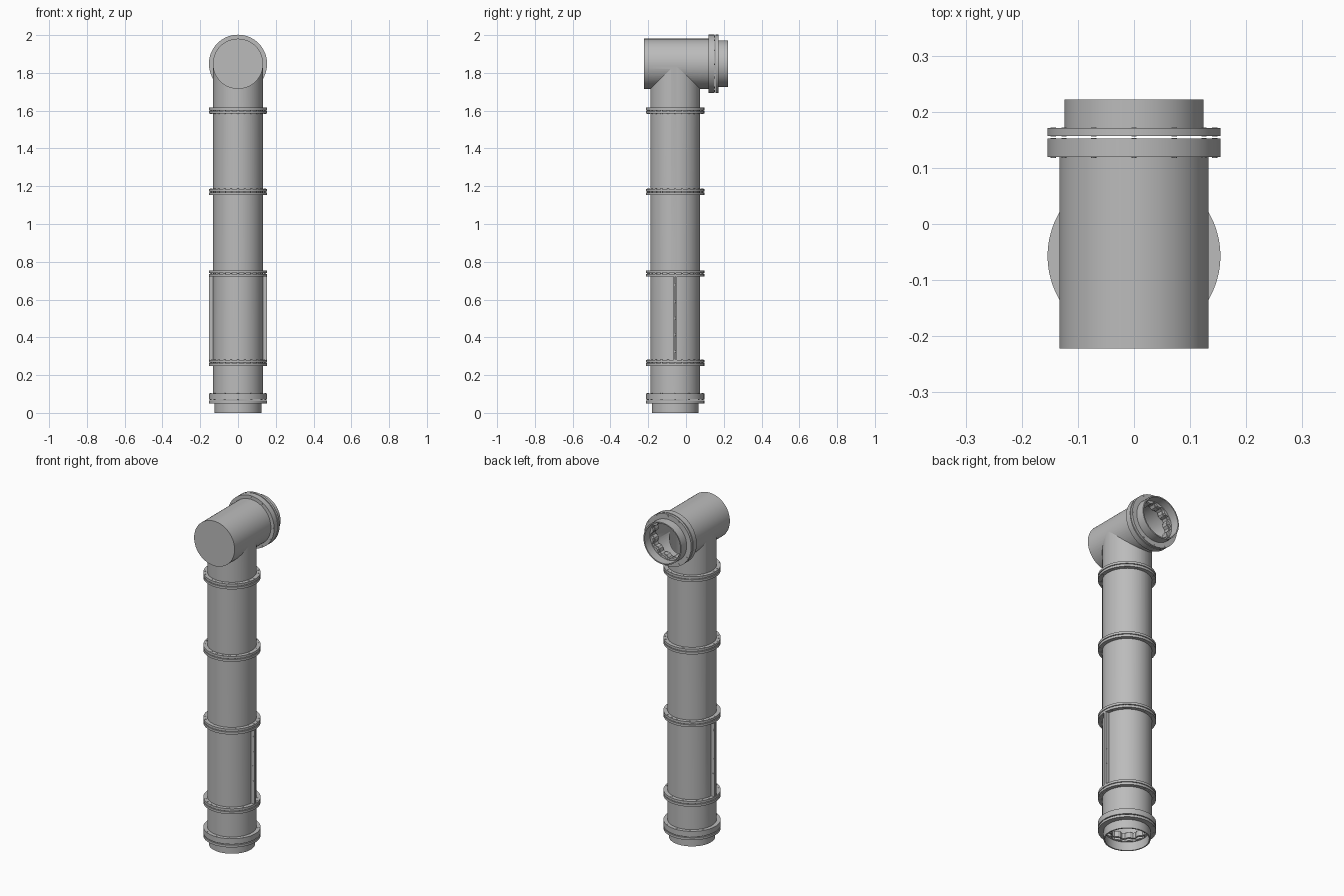
import bpy, bmesh, math
from mathutils import Matrix, Vector

cube = bpy.data.objects.get("Cube")
if cube:
    bpy.data.objects.remove(cube)

grey = bpy.data.materials.new("pipe grey")
grey.use_nodes = True
grey.diffuse_color = (0.5, 0.5, 0.5, 1)
grey.node_tree.nodes["Principled BSDF"].inputs["Base Color"].default_value = (0.5, 0.5, 0.5, 1)

AXIS_Y = -0.057      # riser centre line
TOP_Z = 1.848        # outlet centre line
R = 0.132            # pipe radius
FLANGE = 0.154       # flange radius
BOLT_R = 0.144       # bolt circle
# Local z axis of each frame runs along the pipe
UP = Matrix.Translation((0, AXIS_Y, 0))
BACK = Matrix.Translation((0, 0, TOP_Z)) @ Matrix.Rotation(-math.pi / 2, 4, 'X')


def finish(name, bm, frame):
    bmesh.ops.recalc_face_normals(bm, faces=bm.faces)
    bm.transform(frame)
    mesh = bpy.data.meshes.new(name)
    bm.to_mesh(mesh)
    bm.free()
    mesh.materials.append(grey)
    ob = bpy.data.objects.new(name, mesh)
    bpy.context.collection.objects.link(ob)
    smooth(ob)
    return ob


def smooth(ob):
    bpy.ops.object.select_all(action='DESELECT')
    ob.select_set(True)
    bpy.context.view_layer.objects.active = ob
    bpy.ops.object.shade_smooth_by_angle(angle=math.radians(30))


def add_cylinder(bm, r, a, b, x=0, y=0, sides=64):
    bmesh.ops.create_cone(bm, cap_ends=True, segments=sides, radius1=r, radius2=r,
                          depth=b - a, matrix=Matrix.Translation((x, y, (a + b) / 2)))


def cylinder(name, frame, r, a, b):
    bm = bmesh.new()
    add_cylinder(bm, r, a, b)
    return finish(name, bm, frame)


def ring(name, frame, r_out, r_in, a, b, teeth=0, sides=96):
    """Square-section ring; teeth give a scalloped inner edge."""
    bm = bmesh.new()
    loops = []
    for i in range(sides):
        t = 2 * math.pi * i / sides
        wave = max(-0.7, min(0.7, math.cos(teeth * t))) * 0.008 if teeth else 0
        d = Vector((math.cos(t), math.sin(t), 0))
        loops.append([bm.verts.new(d * r + Vector((0, 0, z)))
                      for r, z in ((r_out, a), (r_out, b), (r_in + wave, b), (r_in + wave, a))])
    for i in range(sides):
        p, q = loops[i], loops[(i + 1) % sides]
        for k in range(4):
            n = (k + 1) % 4
            bm.faces.new((p[k], q[k], q[n], p[n]))
    return finish(name, bm, frame)


def bolts(name, frame, count, a, b):
    bm = bmesh.new()
    for i in range(count):
        t = 2 * math.pi * i / count
        add_cylinder(bm, 0.005, a, b, BOLT_R * math.cos(t), BOLT_R * math.sin(t), 10)
    finish(name, bm, frame)


def box(name, size, centre):
    bm = bmesh.new()
    bmesh.ops.create_cube(bm, size=1, matrix=Matrix.Translation(centre) @ Matrix.Diagonal((*size, 1)))
    finish(name, bm, Matrix())


def boolean(ob, tool, operation):
    mod = ob.modifiers.new("cut", 'BOOLEAN')
    mod.object, mod.operation, mod.solver = tool, operation, 'EXACT'
    bpy.context.view_layer.objects.active = ob
    bpy.ops.object.modifier_apply(modifier=mod.name)
    bpy.data.objects.remove(tool)


# Hollow riser joined to the outlet, closed at the front
pipe = cylinder("pipe_body", BACK, R + 0.001, -0.222, 0.13)
boolean(pipe, cylinder("riser", UP, R, 0.09, TOP_Z), 'UNION')
boolean(pipe, cylinder("riser_bore", UP, R - 0.011, 0.05, TOP_Z), 'DIFFERENCE')
boolean(pipe, cylinder("outlet_bore", BACK, R - 0.010, -0.212, 0.2), 'DIFFERENCE')
smooth(pipe)

# Bolted flange pairs along the riser
for n, z in enumerate((0.265, 0.738, 1.17, 1.6)):
    for side, a, b in (("lower", -0.016, -0.002), ("upper", 0.002, 0.016)):
        ring(f"flange_{side}_{n}", UP, FLANGE, R - 0.004, z + a, z + b)
    bolts(f"flange_bolts_{n}", UP, 24, z - 0.017, z + 0.017)

# End couplings: spigot, thin ring, open gap, thick ring
flip = Matrix.Translation((0, AXIS_Y, 0)) @ Matrix.Diagonal((1, 1, -1, 1))
ends = (("outlet", BACK, 0.222, Vector((0, 1, 0))),
        ("base", flip, 0.0, Vector((0, -1, 0))))
for name, frame, tip, _ in ends:
    ring(name + "_spigot", frame, 0.124, 0.117, tip - 0.052, tip)
    ring(name + "_thin_ring", frame, FLANGE, 0.107, tip - 0.065, tip - 0.051, 12)
    ring(name + "_thick_ring", frame, FLANGE, 0.107, tip - 0.103, tip - 0.070, 12)
    bolts(name + "_thin_bolts", frame, 12, tip - 0.066, tip - 0.050)
    bolts(name + "_thick_bolts", frame, 12, tip - 0.104, tip - 0.069)

# Raised clamp seams on the couplings
for label, a, b in (("thin", 0.051, 0.065), ("thick", 0.070, 0.103)):
    mid, length = (a + b) / 2, b - a
    box(f"outlet_{label}_seam", (0.008, length, 0.004), (0, 0.222 - mid, TOP_Z + FLANGE - 0.004))
    box(f"base_{label}_seam", (0.008, 0.004, length), (0, AXIS_Y - FLANGE + 0.001, mid))

# Side seams of the two-piece lower section, with bolts
for side, s in (("left", 1), ("right", -1)):
    for half, d in (("front", -1), ("back", 1)):
        box(f"{side}_seam_{half}", (0.028, 0.007, 0.442), (s * 0.139, AXIS_Y + d * 0.005, 0.5015))
    bm = bmesh.new()
    for i in range(5):
        add_cylinder(bm, 0.006, -0.0095, 0.0095, s * 0.145, -(0.325 + i * 0.088), 10)
    finish(f"{side}_seam_bolts", bm,
           Matrix.Translation((0, AXIS_Y, 0)) @ Matrix.Rotation(-math.pi / 2, 4, 'X'))
